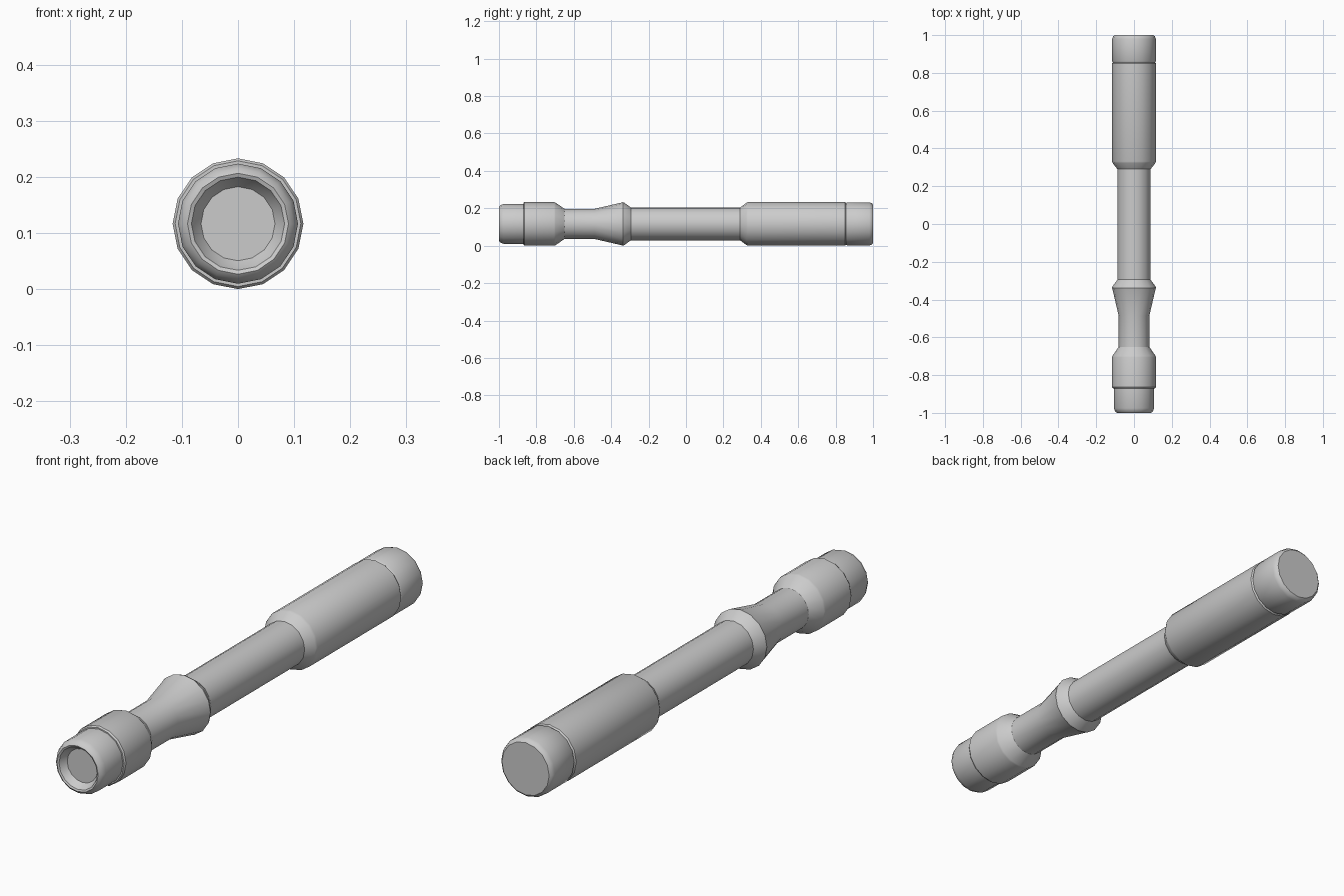
import bpy, bmesh, math

if "Cube" in bpy.data.objects:
    bpy.data.objects.remove(bpy.data.objects["Cube"])

SIDES = 16
AXIS_Z = 0.1165


def lathe(name, profile):
    """Revolve (y, radius) points around the long axis; radius 0 closes an end."""
    bm = bmesh.new()
    rings = []
    for y, r in profile:
        if r == 0:
            rings.append([bm.verts.new((0, y, AXIS_Z))] * SIDES)
            continue
        rings.append([bm.verts.new((r * math.sin(2 * math.pi * i / SIDES), y,
                                    AXIS_Z + r * math.cos(2 * math.pi * i / SIDES)))
                      for i in range(SIDES)])
    for a, b in zip(rings, rings[1:]):
        for i in range(SIDES):
            j = (i + 1) % SIDES
            quad = list(dict.fromkeys((a[i], a[j], b[j], b[i])))
            bm.faces.new(quad)
    mesh = bpy.data.meshes.new(name)
    bm.to_mesh(mesh)
    bm.free()
    ob = bpy.data.objects.new(name, mesh)
    bpy.context.collection.objects.link(ob)
    bpy.ops.object.select_all(action='DESELECT')
    ob.select_set(True)
    bpy.context.view_layer.objects.active = ob
    bpy.ops.object.shade_smooth_by_angle(angle=math.radians(35))
    return ob


# Front emitter cap with a shallow dished opening
lathe("front_cap", [(-0.97, 0), (-0.97, 0.066), (-0.985, 0.077), (-0.997, 0.083),
                    (-1.0, 0.090), (-0.993, 0.099), (-0.975, 0.107), (-0.87, 0.107)])

# Thick front collar
lathe("front_collar", [(-0.87, 0.107), (-0.87, 0.112), (-0.864, 0.1165),
                       (-0.705, 0.1165), (-0.698, 0.114), (-0.65, 0.081)])

# Narrow neck flaring into a ridge
lathe("flared_neck", [(-0.65, 0.081), (-0.487, 0.081), (-0.345, 0.114),
                      (-0.338, 0.1165), (-0.331, 0.114), (-0.295, 0.088)])

# Plain middle tube
lathe("middle_tube", [(-0.295, 0.088), (0.29, 0.088)])

# Thick rear grip
lathe("rear_grip", [(0.29, 0.088), (0.323, 0.113), (0.331, 0.1165),
                    (0.850, 0.1165), (0.856, 0.112)])

# End cap separated from the grip by a fine groove
lathe("end_cap", [(0.856, 0.112), (0.862, 0.1155), (0.98, 0.1155),
                  (0.993, 0.111), (1.0, 0.103), (1.0, 0)])
